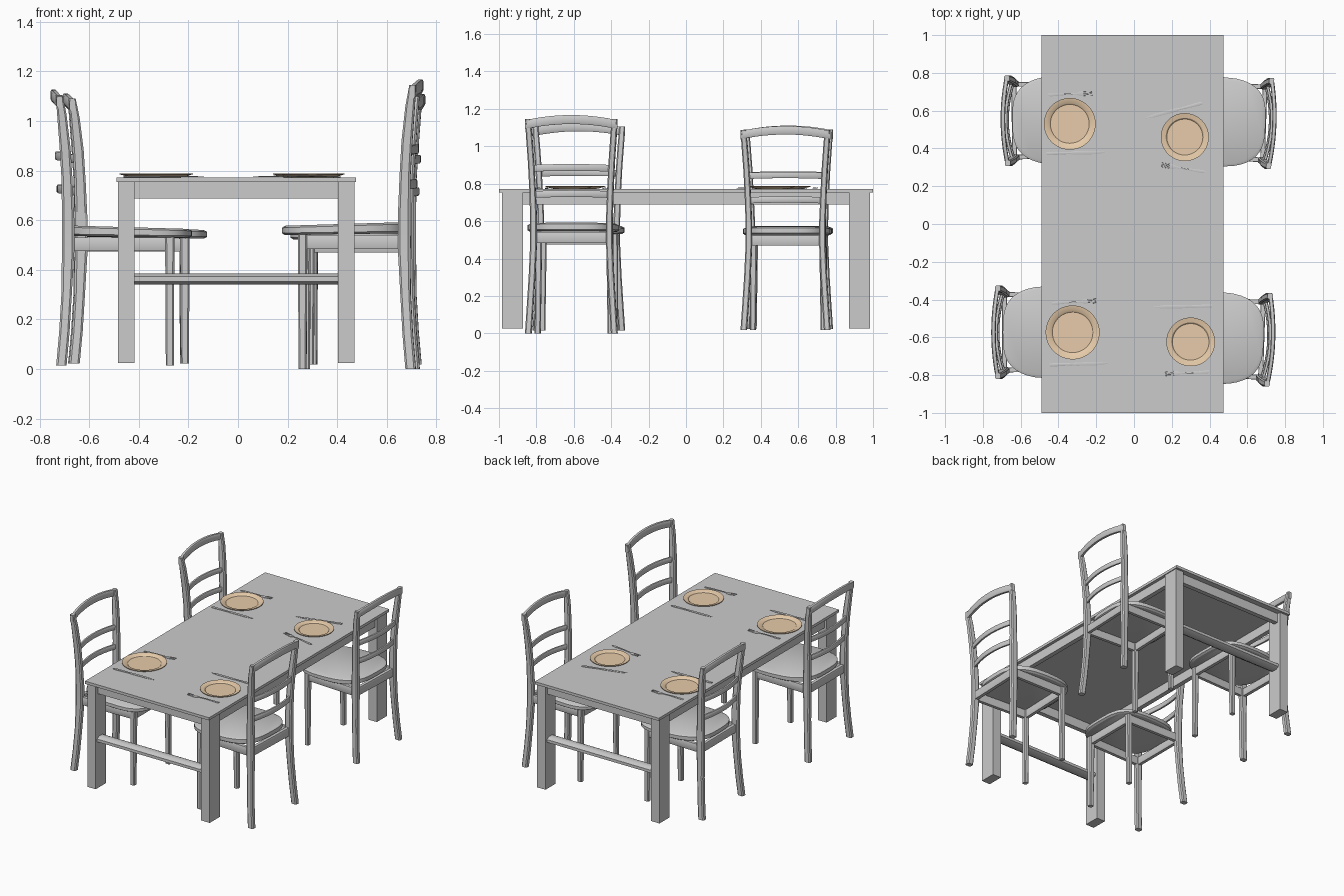
import bpy, bmesh
from math import sin, cos, pi, radians, copysign
from mathutils import Vector, Matrix

if "Cube" in bpy.data.objects:
    bpy.data.objects.remove(bpy.data.objects["Cube"])

X, Y, Z = Vector((1, 0, 0)), Vector((0, 1, 0)), Vector((0, 0, 1))


def add(name, mesh, matrix=None):
    ob = bpy.data.objects.new(name, mesh)
    bpy.context.collection.objects.link(ob)
    if matrix is not None:
        ob.matrix_world = matrix
    return ob


def loft(name, rings, closed_ends=True):
    """Mesh skinned through equal-sized vertex rings."""
    bm = bmesh.new()
    vr = [[bm.verts.new(p) for p in r] for r in rings]
    n = len(vr[0])
    for a, b in zip(vr, vr[1:]):
        for i in range(n):
            bm.faces.new((a[i], a[(i + 1) % n], b[(i + 1) % n], b[i]))
    if closed_ends:
        bm.faces.new(vr[0][::-1])
        bm.faces.new(vr[-1])
    bmesh.ops.recalc_face_normals(bm, faces=bm.faces)
    me = bpy.data.meshes.new(name)
    bm.to_mesh(me)
    bm.free()
    return me


def sweep(name, pts, u, v, sizes, chamfer=0.35):
    """Chamfered rectangle section carried along a path; sizes are half extents."""
    if not isinstance(sizes, list):
        sizes = [sizes] * len(pts)
    k = 1 - chamfer
    sec = [(1, -k), (1, k), (k, 1), (-k, 1), (-1, k), (-1, -k), (-k, -1), (k, -1)]
    return loft(name, [[Vector(p) + u * s * a + v * t * b for s, t in sec]
                       for p, (a, b) in zip(pts, sizes)])


def box(name, x0, x1, y0, y1, z0, z1):
    return add(name, loft(name, [[(x0, y0, z), (x1, y0, z), (x1, y1, z), (x0, y1, z)]
                                 for z in (z0, z1)]))


# ---- table ----
CX = -0.007
box("table_top", CX - 0.482, CX + 0.482, -1, 1, 0.753, 0.772)
for sx in (-1, 1):
    for sy in (-1, 1):
        x, y = CX + sx * 0.443, sy * 0.928
        box("table_leg", x - 0.033, x + 0.033, y - 0.056, y + 0.056, 0.025, 0.753)
    x = CX + sx * 0.445
    box("side_apron", x - 0.016, x + 0.016, -0.872, 0.872, 0.688, 0.753)
for sy in (-1, 1):
    y = sy * 0.945
    box("end_apron", CX - 0.41, CX + 0.41, y - 0.016, y + 0.016, 0.688, 0.753)
    add("end_stretcher", sweep("end_stretcher", [(CX - 0.41, sy * 0.928, 0.362), (CX + 0.41, sy * 0.928, 0.362)],
                               Y, Z, (0.04, 0.022), 0.55))

# ---- chair parts, chair back towards +x ----
parts = []
post = [(0.027, 0.23, 0), (0.015, 0.221, 0.14), (0.006, 0.211, 0.3), (0, 0.203, 0.48), (0, 0.203, 0.62),
        (0.004, 0.209, 0.78), (0.012, 0.216, 0.92), (0.025, 0.226, 1.06), (0.036, 0.232, 1.145)]
post_size = [(0.021, 0.018)] * 3 + [(0.025, 0.018)] * 2 + [(0.022, 0.017)] * 2 + [(0.019, 0.017), (0.014, 0.015)]
for s in (-1, 1):
    parts.append(sweep("back_post", [(x, s * y, z) for x, y, z in post], X, Y, post_size))
    parts.append(sweep("front_leg", [(-0.41, s * 0.195, 0), (-0.41, s * 0.19, 0.55)], X, Y,
                       [(0.016, 0.016), (0.019, 0.019)]))
    parts.append(sweep("side_rail", [(-0.41, s * 0.19, 0.512), (0, s * 0.2, 0.512)], Y, Z, (0.013, 0.029), 0.15))
for name, x in (("front_rail", -0.41), ("back_rail", 0)):
    parts.append(sweep(name, [(x, -0.195, 0.512), (x, 0.195, 0.512)], X, Z, (0.013, 0.029), 0.15))


def bow(name, x, z, half, bulge, rise, size):
    ts = [i / 6 for i in range(-6, 7)]
    return sweep(name, [(x + bulge * (1 - t * t), half * t, z + rise * (1 - t * t)) for t in ts], X, Z, size)


parts.append(bow("top_rail", 0.034, 1.115, 0.248, 0.025, 0.028, (0.012, 0.024)))
parts.append(bow("upper_slat", 0.01, 0.882, 0.215, 0.034, 0.005, (0.009, 0.018)))
parts.append(bow("lower_slat", 0.003, 0.742, 0.208, 0.034, 0.005, (0.009, 0.018)))


# seat: rounded outline sloping gently to the front
def seat_ring(k, dz):
    ring = []
    for i in range(40):
        c, s = cos(2 * pi * i / 40), sin(2 * pi * i / 40)
        x = -0.245 + (0.255 - k) * copysign(abs(c) ** 0.6, c)
        y = (0.245 - k) * copysign(abs(s) ** 0.6, s) * (1 - 0.12 * max(0, c))
        ring.append((x, y, 0.577 + 0.03 * (x + 0.5) * (1 if dz > -0.02 else 0.5) + dz))
    return ring


parts.append(loft("seat", [seat_ring(0.012, -0.037), seat_ring(0, -0.029), seat_ring(0, -0.008),
                           seat_ring(0.015, 0)]))

# ---- place the four chairs: x, y, z, turn, scale ----
for x, y, z, turn, sc in [(0.677, -0.612, 0, -2, (1, 1, 1)),
                          (0.687, 0.533, 0.018, -2, (0.95, 0.97, 0.934)),
                          (-0.685, -0.573, 0.015, 180, (1, 1, 0.952)),
                          (-0.634, 0.547, 0.022, 180.5, (1.02, 0.965, 0.933))]:
    m = Matrix.LocRotScale(Vector((x, y, z)), Matrix.Rotation(radians(turn), 3, 'Z'), Vector(sc))
    for me in parts:
        add("chair_" + me.name.split(".")[0], me, m)

# ---- plates ----
tan = bpy.data.materials.new("plate_tan")
tan.diffuse_color = (0.8, 0.6, 0.4, 1)
tan.use_nodes = True
tan.node_tree.nodes["Principled BSDF"].inputs["Base Color"].default_value = tan.diffuse_color
profile = [(0.6, 0), (0.74, 0.002), (1, 0.013), (1, 0.017), (0.8, 0.012), (0.75, 0.006), (0.4, 0.006)]
for x, y, r in [(-0.34, 0.53, 0.137), (0.269, 0.46, 0.127), (-0.325, -0.574, 0.143), (0.3, -0.624, 0.129)]:
    me = loft("plate", [[(p * r * cos(2 * pi * i / 48), p * r * sin(2 * pi * i / 48), h) for i in range(48)]
                        for p, h in profile])
    me.materials.append(tan)
    add("plate", me, Matrix.Translation((x, y, 0.772)))

# ---- cutlery, handle at x = 0 and tip at +x ----
knife = [sweep("knife", [(t, 0, 0) for t in (0, 0.02, 0.1, 0.125, 0.14, 0.26, 0.31)], Y, Z,
               [(0.007, 0.003), (0.009, 0.003), (0.006, 0.003), (0.005, 0.003), (0.009, 0.002),
                (0.009, 0.002), (0.002, 0.001)])]
fork = [sweep("fork", [(t, 0, h) for t, h in ((0, 0), (0.02, 0), (0.1, 0.003), (0.155, 0.002), (0.17, 0), (0.19, 0))],
              Y, Z, [(0.006, 0.002), (0.008, 0.002), (0.004, 0.002), (0.004, 0.002), (0.012, 0.002), (0.013, 0.002)])]
for i in range(4):
    y = -0.0105 + i * 0.007
    fork.append(sweep("fork_tine", [(0.188, y, 0), (0.235, y, 0.004)], Y, Z, [(0.0022, 0.002), (0.0012, 0.001)]))

for kit, handle, tip in [(fork, (-0.456, 0.683), (-0.22, 0.693)), (knife, (-0.462, 0.373), (-0.145, 0.38)),
                         (knife, (0.36, 0.64), (0.08, 0.566)), (fork, (0.377, 0.275), (0.124, 0.317)),
                         (fork, (-0.435, -0.42), (-0.2, -0.407)), (knife, (-0.446, -0.746), (-0.135, -0.737)),
                         (knife, (0.414, -0.434), (0.103, -0.44)), (fork, (0.4, -0.783), (0.17, -0.794))]:
    d = Vector(tip) - Vector(handle)
    ang = Vector((d.x, d.y, 0)).to_track_quat('X', 'Z')
    for me in kit:
        add(me.name.split(".")[0], me, Matrix.LocRotScale(Vector((*handle, 0.7755)), ang, None))

# smooth the curved runs, keep edges sharp
for ob in bpy.context.scene.objects:
    ob.select_set(True)
bpy.context.view_layer.objects.active = bpy.context.scene.objects[0]
bpy.ops.object.shade_smooth_by_angle(angle=radians(32))
